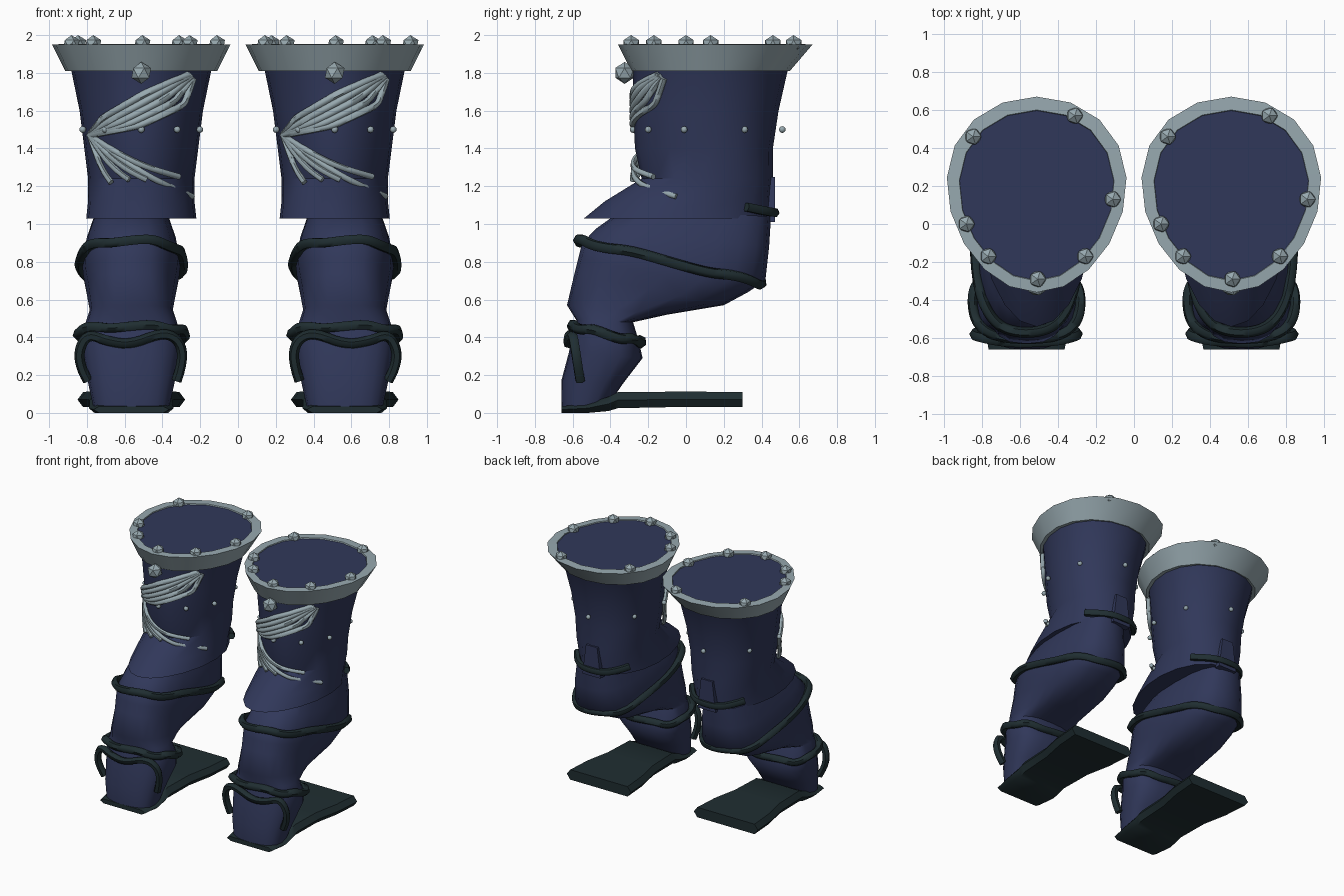
import bpy, bmesh, math
from mathutils import Vector

if "Cube" in bpy.data.objects:
    bpy.data.objects.remove(bpy.data.objects["Cube"])


def material(name, rgb):
    m = bpy.data.materials.new(name)
    m.diffuse_color = (*rgb, 1)
    m.use_nodes = True
    m.node_tree.nodes["Principled BSDF"].inputs["Base Color"].default_value = m.diffuse_color
    return m


NAVY = material("navy leather", (0.030, 0.039, 0.102))
SILVER = material("silver grey", (0.310, 0.395, 0.430))
DARK = material("dark cord", (0.014, 0.027, 0.031))


def finish(ob, mat, angle=40):
    ob.data.materials.append(mat)
    bpy.ops.object.select_all(action='DESELECT')
    ob.select_set(True)
    bpy.context.view_layer.objects.active = ob
    if ob.type == 'CURVE':
        bpy.ops.object.convert(target='MESH')
    if angle:
        bpy.ops.object.shade_smooth_by_angle(angle=math.radians(angle))
    return ob


def from_bmesh(name, bm, mat, angle=40):
    bmesh.ops.recalc_face_normals(bm, faces=bm.faces)
    me = bpy.data.meshes.new(name)
    bm.to_mesh(me)
    bm.free()
    ob = bpy.data.objects.new(name, me)
    bpy.context.collection.objects.link(ob)
    return finish(ob, mat, angle)


def ring_point(cx, sec, t, egg=0.12, power=1.0):
    """Point on a tilted egg section: front y, front z, back y, back z, half width."""
    yf, zf, yb, zb, hw = sec
    c, s = math.cos(t), math.sin(t)
    c = math.copysign(abs(c) ** power, c)
    s = math.copysign(abs(s) ** power, s)
    f = (1 - c) / 2
    return Vector((cx + hw * s * (1 - egg * c), yf + (yb - yf) * f, zf + (zb - zf) * f))


def loft(name, cx, secs, mat, n=18, egg=0.12, power=1.0, caps=True, angle=40):
    bm = bmesh.new()
    rings = [[bm.verts.new(ring_point(cx, s, 2 * math.pi * i / n, egg, power))
              for i in range(n)] for s in secs]
    for a, b in zip(rings, rings[1:]):
        for i in range(n):
            j = (i + 1) % n
            bm.faces.new((a[i], a[j], b[j], b[i]))
    if caps:
        bm.faces.new(rings[0])
        bm.faces.new(rings[-1])
    return from_bmesh(name, bm, mat, angle)


def tube(name, points, radius, mat, closed=False):
    cu = bpy.data.curves.new(name, 'CURVE')
    cu.dimensions = '3D'
    cu.bevel_depth = radius
    cu.bevel_resolution = 1
    cu.resolution_u = 4
    cu.use_fill_caps = True
    sp = cu.splines.new('NURBS')
    sp.points.add(len(points) - 1)
    for p, co in zip(sp.points, points):
        p.co = (*co, 1)
    sp.order_u = 3
    sp.use_cyclic_u = closed
    sp.use_endpoint_u = not closed
    ob = bpy.data.objects.new(name, cu)
    bpy.context.collection.objects.link(ob)
    return finish(ob, mat, 60)


def ball(name, loc, r, mat, sub=1, angle=0):
    bm = bmesh.new()
    bmesh.ops.create_icosphere(bm, subdivisions=sub, radius=r)
    bmesh.ops.translate(bm, verts=bm.verts, vec=loc)
    return from_bmesh(name, bm, mat, angle)


def flat(yf, yb, z, hw):
    return (yf, z, yb, z, hw)


def on_shaft(cx, x, z):
    """Front surface point of the shaft for a local x and height."""
    f = max(0, min(1, (z - 1.4) / 0.4))
    sec = flat(-0.285, 0.46 + 0.08 * f, z, 0.305 + 0.065 * f)
    t = min((k * 0.01 for k in range(-165, 166)),
            key=lambda a: abs(ring_point(0, sec, a).x - x))
    return ring_point(cx, sec, t)


SHAFT = [flat(-.54, .45, 1.03, .29), flat(-.43, .455, 1.12, .28), flat(-.235, .46, 1.24, .28),
         flat(-.27, .46, 1.4, .30), flat(-.28, .49, 1.6, .325), flat(-.28, .54, 1.82, .37),
         flat(-.30, .60, 1.945, .41)]
RIM = [flat(-.27, .53, 1.815, .36), flat(-.29, .55, 1.81, .40), flat(-.36, .67, 1.95, .47),
       flat(-.30, .60, 1.953, .405), flat(-.29, .59, 1.93, .40)]
LEG = [(-.33, 1.08, .45, 1.04, .19), (-.47, .98, .44, .88, .235), (-.55, .90, .42, .70, .26),
       (-.57, .82, .33, .64, .255), (-.59, .74, .20, .57, .24), (-.63, .57, -.10, .52, .22),
       (-.58, .49, -.28, .48, .24), (-.60, .43, -.25, .38, .265), (-.62, .32, -.23, .29, .26),
       (-.66, .17, -.33, .16, .23), (-.66, .02, -.42, .03, .20)]
SPIKES = [(-.335, .46), (.20, .57), (.40, .13), (-.37, 0), (-.255, -.17), (.005, -.29), (.255, -.17)]
STUDS = [(0, -.28), (.19, -.20), (-.19, -.20), (.31, -.01), (-.31, -.01), (.27, .31), (-.27, .31), (0, .51)]
KNOT = (-.275, 1.47)
TOP_A = [(-.205, 1.56), (.015, 1.69), (.25, 1.79)]
TOP_B = [(-.01, 1.52), (.225, 1.63), (.275, 1.77)]
LOW_ENDS = [(-.16, 1.22), (-.065, 1.235), (.03, 1.235), (.20, 1.25), (.27, 1.145)]

for side, label in ((-1, "left"), (1, "right")):
    ux, lx = side * 0.512, side * 0.565

    # upper shaft with flared front hem, and its rim
    loft(label + "_shaft", ux, SHAFT, NAVY)
    loft(label + "_rim", ux, RIM, SILVER, caps=False, angle=30)
    for x, y in SPIKES:
        ball(label + "_rim_spike", (ux + x, y, 1.952), .048, SILVER)
    for x, y in STUDS:
        ball(label + "_stud", (ux + x, y, 1.5), .018, SILVER, 2, 60)
    ball(label + "_front_gem", (ux, -.325, 1.80), .058, SILVER)

    # draped strands fanning out of one knot
    for k in range(5):
        f = k / 4
        pts = [KNOT] + [(a[0] + (b[0] - a[0]) * f, a[1] + (b[1] - a[1]) * f)
                        for a, b in zip(TOP_A, TOP_B)]
        dense = []
        for a, b in zip(pts, pts[1:]):
            dense += [(a[0] + (b[0] - a[0]) * s / 3, a[1] + (b[1] - a[1]) * s / 3) for s in range(3)]
        dense.append(pts[-1])
        tube(label + "_upper_strand", [on_shaft(ux, *p) for p in dense], .019, SILVER)
        ex, ez = LOW_ENDS[k]
        low = [(KNOT[0] + (ex - KNOT[0]) * s / 5,
                KNOT[1] + (ez - KNOT[1]) * s / 5 - .03 * math.sin(math.pi * s / 5)) for s in range(6)]
        tube(label + "_lower_strand", [on_shaft(ux, *p) for p in low], .016, SILVER)

    # slanted lower leg and heel
    loft(label + "_lower_leg", lx, LEG, NAVY, n=20, egg=0.03, power=.75, angle=50)

    # cords tied round the leg
    for name, sec in (("calf_cord", (-.575, .915, .405, .685, .275)),
                      ("ankle_cord", (-.605, .46, -.235, .375, .285))):
        pts = [ring_point(lx, sec, 2 * math.pi * i / 20, .03, .75) for i in range(20)]
        for i, p in enumerate(pts):
            p.z += .012 * math.sin(i * 1.9)
        tube(label + "_" + name, pts, .028, DARK, True)

    # arched cord over the heel
    arch = [(-.24, -.56, .17), (-.275, -.575, .27), (-.26, -.59, .38), (-.17, -.615, .43),
            (0, -.625, .36), (.13, -.62, .38), (.23, -.60, .42), (.28, -.585, .33),
            (.265, -.57, .23), (.23, -.56, .17)]
    tube(label + "_heel_cord", [(lx + side * x, y, z) for x, y, z in arch], .027, DARK)

    # flat sole stretching backwards
    bm = bmesh.new()
    rings = []
    for y, hw, z0, z1 in ((-.66, .20, 0, .035), (-.52, .225, 0, .05), (-.41, .22, .01, .085),
                          (-.36, .22, .025, .11), (-.1, .23, .03, .112), (.1, .27, .03, .112),
                          (.30, .285, .03, .11)):
        zm = (z0 + z1) / 2
        rings.append([bm.verts.new((lx + x, y, z)) for x, z in (
            (-hw, zm), (-hw + .03, z0), (hw - .03, z0), (hw, zm), (hw - .03, z1), (-hw + .03, z1))])
    for a, b in zip(rings, rings[1:]):
        for i in range(6):
            bm.faces.new((a[i], a[(i + 1) % 6], b[(i + 1) % 6], b[i]))
    bm.faces.new(rings[0])
    bm.faces.new(rings[-1])
    from_bmesh(label + "_sole", bm, DARK, 50)

    # pull tab and short cord at the back
    bm = bmesh.new()
    bmesh.ops.create_cube(bm, size=1)
    for v in bm.verts:
        w = .10 if v.co.z > 0 else .16
        v.co = (ux + v.co.x * w, .445 + v.co.y * .05, 1.13 + v.co.z * .24)
    from_bmesh(label + "_pull_tab", bm, NAVY, 30)
    tube(label + "_tab_cord", [(ux + x, y, z) for x, y, z in (
        (-.23, .32, 1.09), (-.17, .41, 1.07), (-.08, .47, 1.06), (.08, .47, 1.06),
        (.17, .41, 1.07), (.23, .32, 1.09))], .026, DARK)
